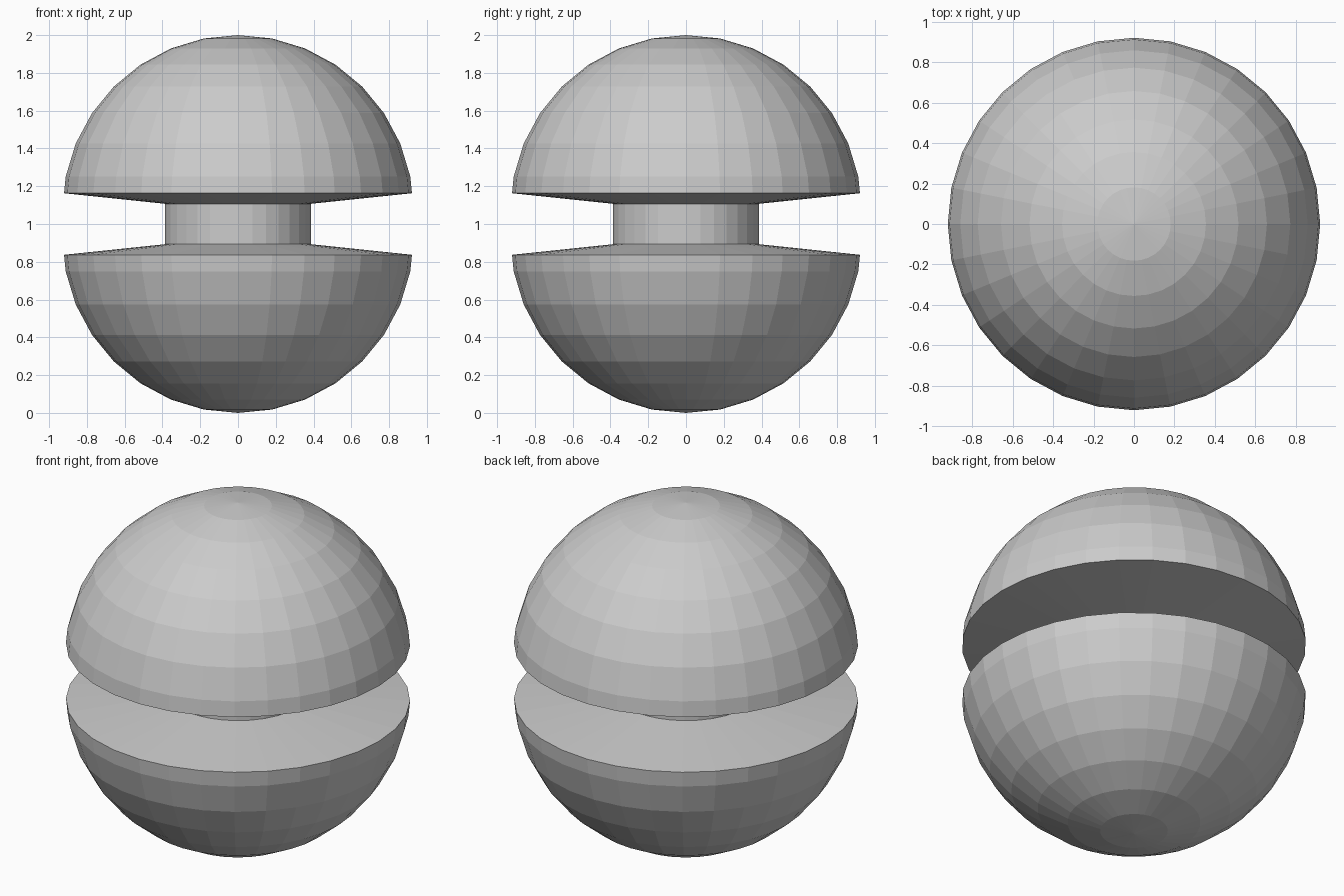
import bpy, bmesh, math

if "Cube" in bpy.data.objects:
    bpy.data.objects.remove(bpy.data.objects["Cube"])

SEG = 32       # sides around the axis
R = 0.93       # radius of each shell
MID = 1.0      # mirror height
STEP = math.pi / 16


def lathe(name, profile):
    """Spin (radius, z) points around z as a flat-faced mesh."""
    bm = bmesh.new()
    verts = [bm.verts.new((r, 0, z)) for r, z in profile]
    edges = [bm.edges.new(p) for p in zip(verts, verts[1:])]
    bmesh.ops.spin(bm, geom=verts + edges, axis=(0, 0, 1), cent=(0, 0, 0),
                   angle=2 * math.pi, steps=SEG, use_duplicate=False)
    bmesh.ops.remove_doubles(bm, verts=bm.verts, dist=1e-4)
    bmesh.ops.recalc_face_normals(bm, faces=bm.faces)
    mesh = bpy.data.meshes.new(name)
    bm.to_mesh(mesh)
    bm.free()
    obj = bpy.data.objects.new(name, mesh)
    bpy.context.collection.objects.link(obj)
    return obj


# Domed shell rings, then the rim and shallow conical inner face
dome = [(R * math.sin(i * STEP), 2 - R + R * math.cos(i * STEP)) for i in range(8)]
shell = dome + [(0.921, 1.163), (0.387, 1.107), (0, 1.107)]
lathe("upper_shell", shell)
lathe("lower_shell", [(r, 2 * MID - z) for r, z in shell])

# Central axle joining the shells
lathe("axle", [(0, 1.11), (0.387, 1.11), (0.387, 0.89), (0, 0.89)])
